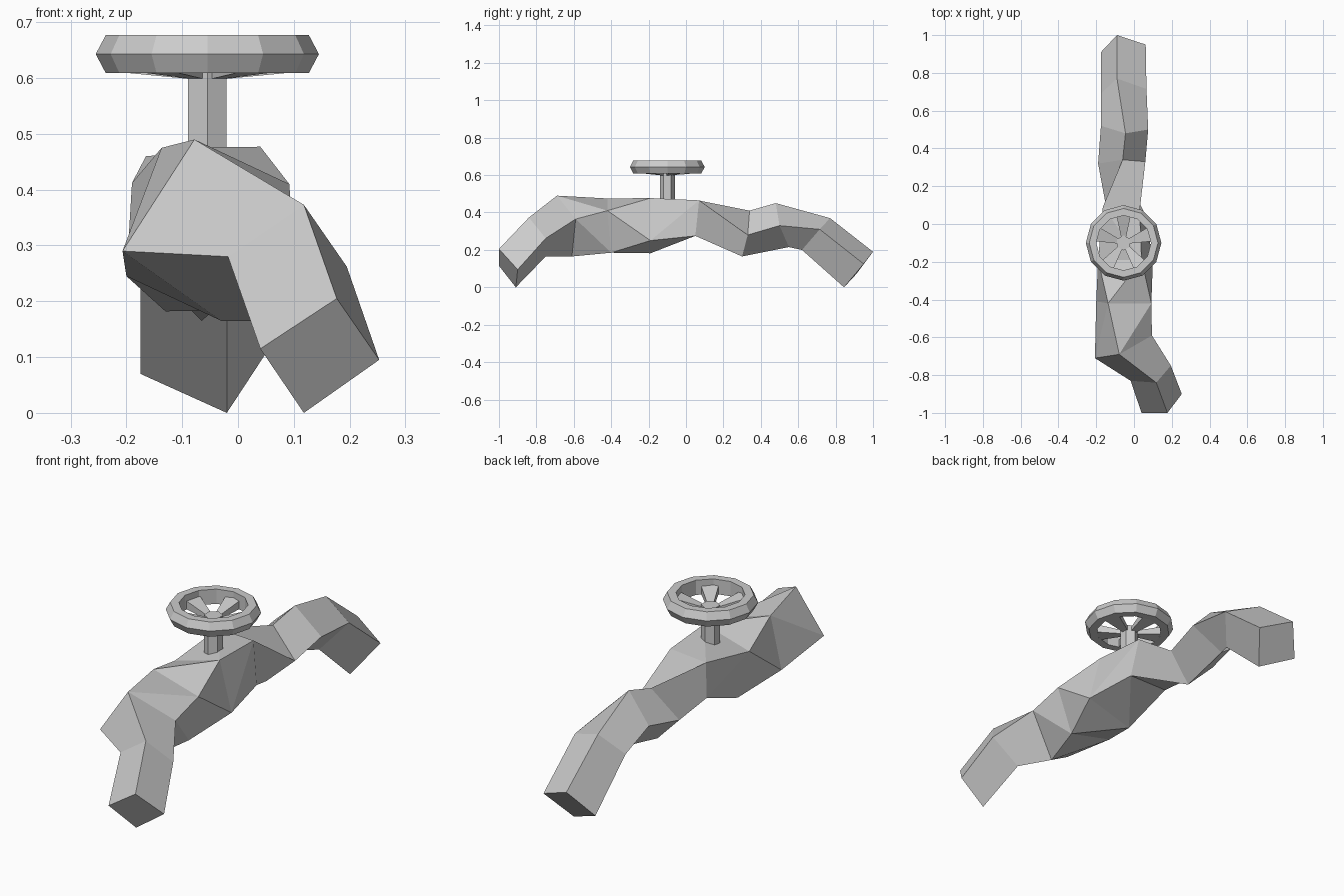
import bpy, bmesh
from math import sin, cos, pi
from mathutils import Vector, Matrix

if "Cube" in bpy.data.objects:
    bpy.data.objects.remove(bpy.data.objects["Cube"])


def make(name, verts, faces):
    bm = bmesh.new()
    vs = [bm.verts.new(p) for p in verts]
    for f in faces:
        bm.faces.new([vs[i] for i in f])
    bmesh.ops.recalc_face_normals(bm, faces=bm.faces)
    me = bpy.data.meshes.new(name)
    bm.to_mesh(me)
    bm.free()
    ob = bpy.data.objects.new(name, me)
    bpy.context.collection.objects.link(ob)
    return ob


def bridge(a, b, n, twist=0):
    """Faces between two rings; twist picks the diagonal of bent quads."""
    faces = []
    for i in range(n):
        j = (i + 1) % n
        p, q, r, s = a + i, a + j, b + j, b + i
        if twist > 0:
            faces += [(p, q, r), (p, r, s)]
        elif twist < 0:
            faces += [(p, q, s), (q, r, s)]
        else:
            faces.append((p, q, r, s))
    return faces


def loft(name, rings, twists={}):
    n = len(rings[0])
    verts = [p for r in rings for p in r]
    faces = [tuple(range(n)), tuple(range(len(verts) - n, len(verts)))]
    for k in range(len(rings) - 1):
        faces += bridge(k * n, k * n + n, n, twists.get(k, 0))
    return make(name, verts, faces)


# Twisting square pipe, front to back: left, top, right, bottom corners
loft("bent_pipe", [
    [(.04, -1, .115), (.177, -1, .205), (.253, -.9, .095), (.118, -.91, 0)],
    [(-.018, -.83, .28), (.118, -.84, .373), (.195, -.75, .262), (.05, -.75, .165)],
    [(-.207, -.71, .29), (-.078, -.69, .49), (.095, -.59, .365), (-.03, -.61, .165)],
    [(-.2, -.41, .245), (-.137, -.42, .475), (.092, -.42, .41), (.03, -.4, .185)],
    [(-.13, -.19, .182), (-.19, -.19, .412), (.04, -.19, .477), (.1, -.19, .25)],
    [(-.14, .05, .275), (-.165, .09, .46), (.03, .07, .465), (.06, .05, .275)],
    [(-.19, .32, .29), (-.06, .34, .41), (.06, .33, .28), (-.065, .3, .165)],
    [(-.175, .52, .335), (-.045, .48, .45), (.075, .5, .33), (-.05, .55, .215)],
    [(-.175, .69, .27), (-.09, .77, .37), (.066, .715, .31), (-.02, .62, .2)],
    [(-.175, .91, .07), (-.09, 1, .19), (.062, .95, .125), (-.02, .845, 0)],
], {2: 1, 3: 1, 4: -1})

CX, CY = -.055, -.1


def circle(r, z, n, off=0):
    return [(CX + r * cos(off + 2 * pi * i / n), CY + r * sin(off + 2 * pi * i / n), z)
            for i in range(n)]


# Valve stem
loft("stem", [circle(.04, z, 6, pi / 6) for z in (.4, .625)])

# Wheel rim: five-sided section swept round twelve sides
section = [(.2, .643), (.182, .677), (.145, .677), (.145, .609), (.182, .609)]
make("wheel_rim", [p for r, z in section for p in circle(r, z, 12)],
     [q for k in range(5) for q in bridge(k * 12, (k + 1) % 5 * 12, 12)])

# Spokes widening towards the rim
for i in range(5):
    m = Matrix.Translation((CX, CY, 0)) @ Matrix.Rotation(pi / 10 + i * 2 * pi / 5, 4, 'Z')
    ends = [(.025, .012, .598, .615), (.147, .038, .61, .65)]
    loft(f"spoke_{i + 1}", [[m @ Vector(p) for p in
         ((r, -w, a), (r, w, a), (r, w, b), (r, -w, b))] for r, w, a, b in ends])
